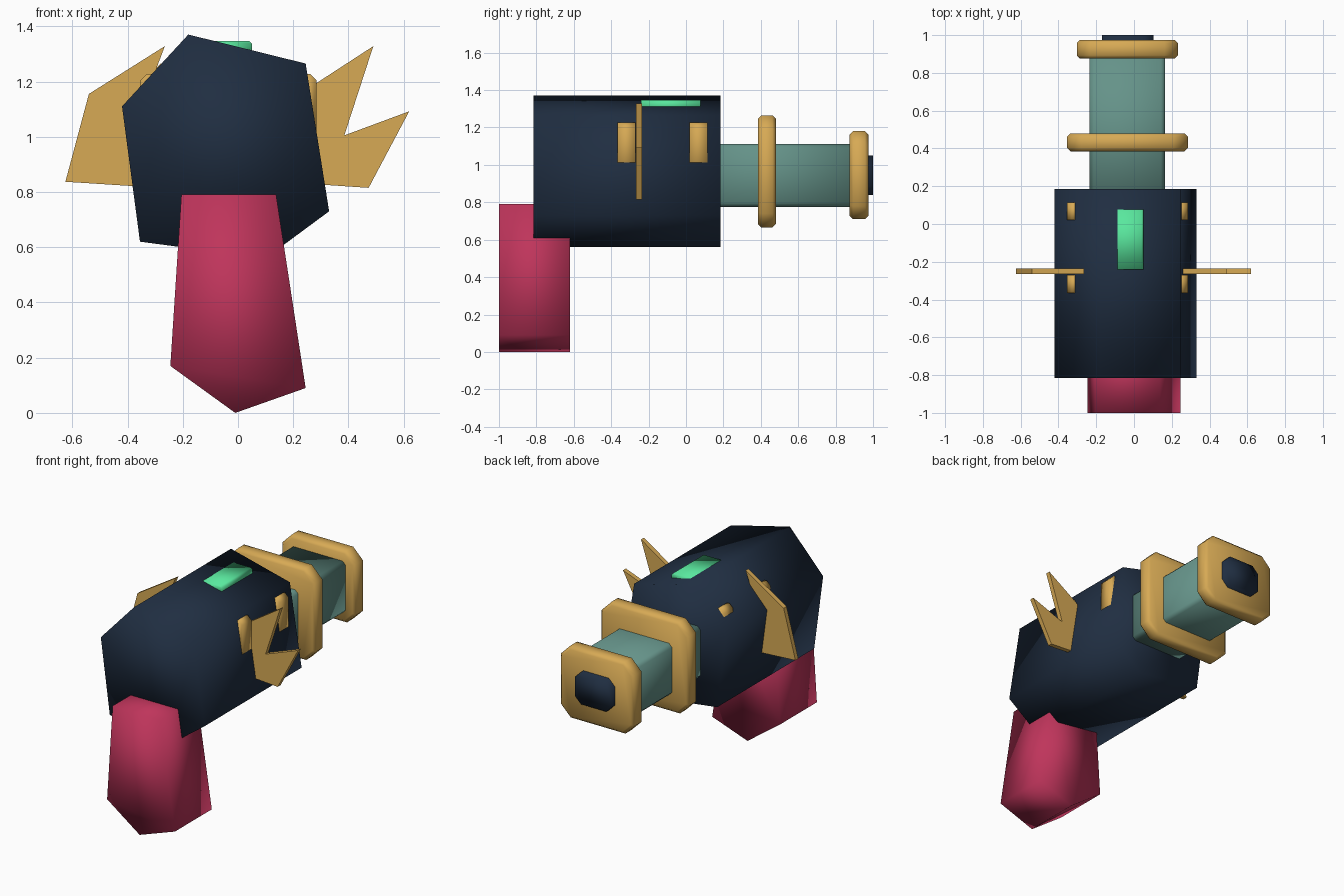
import bpy, bmesh

if "Cube" in bpy.data.objects:
    bpy.data.objects.remove(bpy.data.objects["Cube"])


def material(name, rgb):
    m = bpy.data.materials.new(name)
    m.diffuse_color = (*rgb, 1)
    m.use_nodes = True
    m.node_tree.nodes["Principled BSDF"].inputs["Base Color"].default_value = m.diffuse_color
    return m


NAVY = material("navy", (0.014, 0.027, 0.053))
GOLD = material("gold", (0.68, 0.40, 0.09))
TEAL = material("teal", (0.13, 0.29, 0.25))
PINK = material("crimson", (0.52, 0.035, 0.105))
GREEN = material("green", (0.10, 0.80, 0.34))


def prism(name, profile, y0, y1, mat, bevel=0.0, smooth=True):
    """Extrude an (x, z) outline along y, with optional bevelled rims."""
    bm = bmesh.new()
    face = bm.faces.new([bm.verts.new((x, y0, z)) for x, z in profile])
    ext = bmesh.ops.extrude_face_region(bm, geom=[face], use_keep_orig=True)
    moved = [v for v in ext["geom"] if isinstance(v, bmesh.types.BMVert)]
    bmesh.ops.translate(bm, vec=(0, y1 - y0, 0), verts=moved)
    bmesh.ops.recalc_face_normals(bm, faces=bm.faces)
    if bevel:
        rims = [e for e in bm.edges if abs(e.verts[0].co.y - e.verts[1].co.y) < 1e-5]
        bmesh.ops.bevel(bm, geom=rims, offset=bevel, segments=1, affect='EDGES')
    for f in bm.faces:
        f.smooth = smooth
    mesh = bpy.data.meshes.new(name)
    bm.to_mesh(mesh)
    bm.free()
    mesh.materials.append(mat)
    obj = bpy.data.objects.new(name, mesh)
    bpy.context.collection.objects.link(obj)
    return obj


def chamfered(x0, x1, z0, z1, c):
    """Rectangle outline with cut corners."""
    return [(x0 + c, z0), (x1 - c, z0), (x1, z0 + c), (x1, z1 - c),
            (x1 - c, z1), (x0 + c, z1), (x0, z1 - c), (x0, z0 + c)]


# irregular six-sided body and tapered grip
prism("body", [(-0.18, 1.37), (0.245, 1.265), (0.33, 0.73),
               (0.10, 0.56), (-0.355, 0.62), (-0.42, 1.11)], -0.815, 0.185, NAVY)
prism("grip", [(-0.205, 0.79), (0.138, 0.79), (0.245, 0.09),
               (-0.01, 0.0), (-0.245, 0.17)], -1.0, -0.62, PINK)

# barrel, collars and muzzle plug
prism("barrel", chamfered(-0.235, 0.165, 0.775, 1.112, 0.022), 0.0, 0.93, TEAL)
prism("middle_collar", chamfered(-0.355, 0.285, 0.665, 1.265, 0.075), 0.385, 0.48, GOLD, 0.018)
prism("end_collar", chamfered(-0.303, 0.232, 0.71, 1.18, 0.07), 0.875, 0.975, GOLD, 0.018)
prism("muzzle_plug", chamfered(-0.17, 0.103, 0.84, 1.05, 0.045), 0.85, 1.0, NAVY)

# sight plate on top
prism("sight_plate", chamfered(-0.115, 0.05, 1.295, 1.347, 0.01), -0.24, 0.078, GREEN)

# side lugs, two per side
for side, x0 in (("left", -0.355), ("right", 0.215)):
    for pos, y0 in (("front", -0.365), ("rear", 0.02)):
        prism(f"{side}_{pos}_lug", chamfered(x0, x0 + 0.07, 0.98, 1.228, 0.025),
              y0, y0 + 0.095, GOLD)

# thin spiked side fins
prism("left_fin", [(-0.265, 1.328), (-0.54, 1.155), (-0.625, 0.837),
                   (-0.36, 0.82), (-0.385, 1.01)], -0.266, -0.236, GOLD, smooth=False)
prism("right_fin", [(0.25, 1.172), (0.49, 1.328), (0.385, 1.005), (0.62, 1.092),
                    (0.473, 0.815), (0.25, 0.83)], -0.266, -0.236, GOLD, smooth=False)
